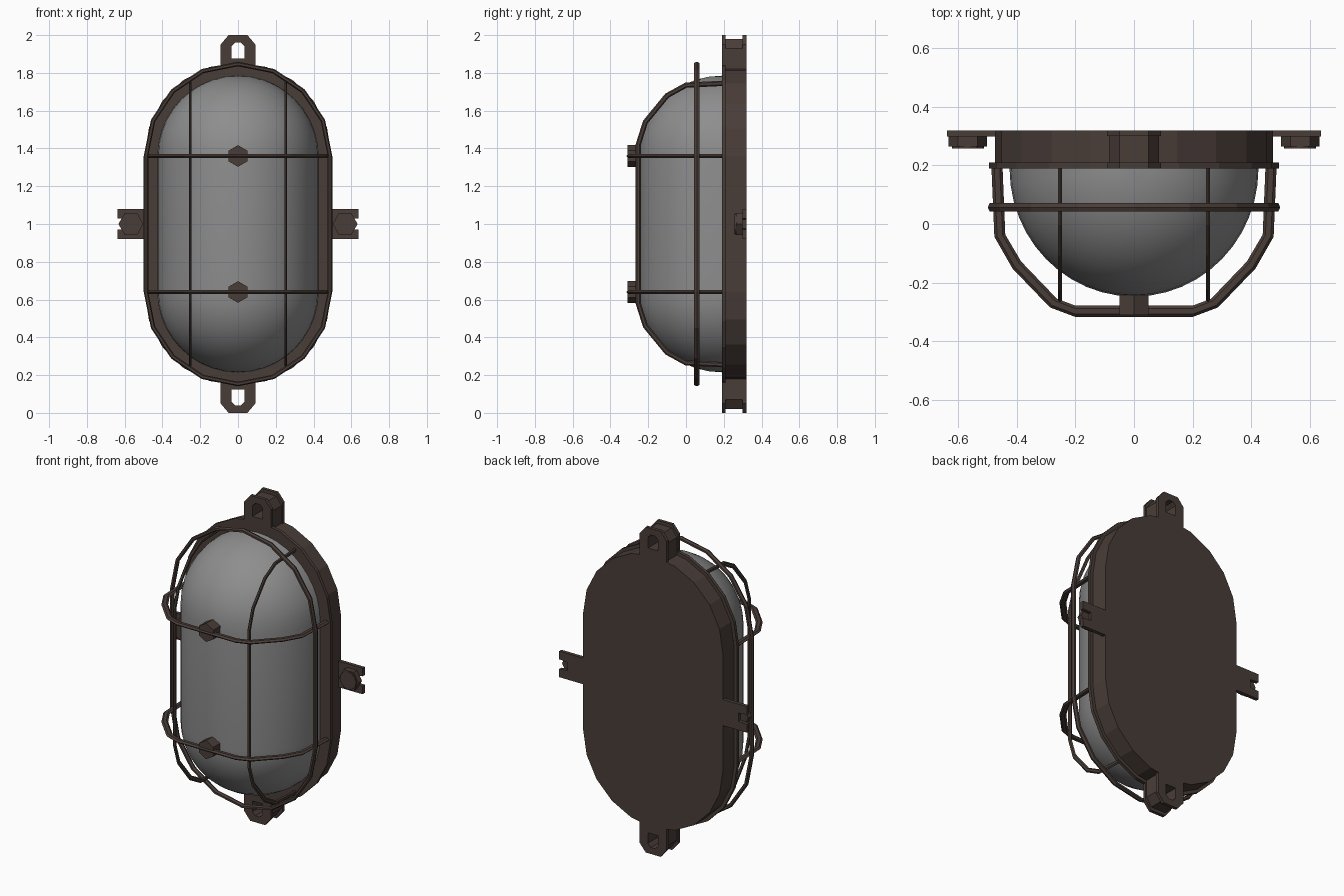
import bpy, bmesh, math
from mathutils import Vector

if "Cube" in bpy.data.objects:
    bpy.data.objects.remove(bpy.data.objects["Cube"])


def material(name, rgb):
    m = bpy.data.materials.new(name)
    m.diffuse_color = (*rgb, 1)
    m.use_nodes = True
    m.node_tree.nodes["Principled BSDF"].inputs["Base Color"].default_value = m.diffuse_color
    return m


BROWN = material("dark bronze", (0.066, 0.046, 0.039))
GREY = material("frosted glass grey", (0.27, 0.27, 0.275))


def add_mesh(name, bm, mat):
    bmesh.ops.recalc_face_normals(bm, faces=bm.faces)
    me = bpy.data.meshes.new(name)
    bm.to_mesh(me)
    bm.free()
    me.materials.append(mat)
    ob = bpy.data.objects.new(name, me)
    bpy.context.collection.objects.link(ob)
    return ob


def plate(name, loops, y0, y1, mat=BROWN):
    """Flat outline in x/z, with optional hole loops, extruded from y0 to y1."""
    cu = bpy.data.curves.new(name, 'CURVE')
    cu.dimensions = '2D'
    cu.fill_mode = 'BOTH'
    cu.extrude = (y1 - y0) / 2
    for loop in loops:
        sp = cu.splines.new('POLY')
        sp.points.add(len(loop) - 1)
        for p, (x, z) in zip(sp.points, loop):
            p.co = (x, z, 0, 1)
        sp.use_cyclic_u = True
    tmp = bpy.data.objects.new(name + "_outline", cu)
    bpy.context.collection.objects.link(tmp)
    dg = bpy.context.evaluated_depsgraph_get()
    me = bpy.data.meshes.new_from_object(tmp.evaluated_get(dg))
    bpy.data.objects.remove(tmp)
    bm = bmesh.new()
    bm.from_mesh(me)
    bmesh.ops.remove_doubles(bm, verts=bm.verts, dist=1e-5)
    for v in bm.verts:
        x, z, d = v.co
        v.co = (x, (y0 + y1) / 2 - d, z)
    for f in bm.faces:
        f.smooth = False
    ob = add_mesh(name, bm, mat)
    ob.data.materials.clear()
    ob.data.materials.append(mat)
    return ob


def ngon(cx, cz, r, n, turn=0.0):
    return [(cx + r * math.cos(turn + math.tau * i / n),
             cz + r * math.sin(turn + math.tau * i / n)) for i in range(n)]


def stadium(r, n=9):
    """Upright oblong: straight sides from z 0.64 to 1.36, round ends."""
    top = [(r * math.cos(math.pi * i / n), 1.36 + r * math.sin(math.pi * i / n))
           for i in range(n + 1)]
    return top + [(-x, 2 - z) for x, z in top]


def wire(name, pts, normal, in_plane, across, closed=False, sides=6):
    """Sweep an elliptical section along a flat path."""
    pts, nrm, n = [Vector(p) for p in pts], Vector(normal), len(pts)
    bm, rings = bmesh.new(), []
    for i, p in enumerate(pts):
        a = pts[(i - 1) % n] if closed or i else p
        b = pts[(i + 1) % n] if closed or i < n - 1 else p
        side = (b - a).normalized().cross(nrm)
        rings.append([bm.verts.new(p + side * in_plane * math.cos(math.tau * k / sides)
                                   + nrm * across * math.sin(math.tau * k / sides))
                      for k in range(sides)])
    for i in range(n if closed else n - 1):
        r, s = rings[i], rings[(i + 1) % n]
        for k in range(sides):
            j = (k + 1) % sides
            bm.faces.new((r[k], r[j], s[j], s[k]))
    if not closed:
        bm.faces.new(rings[0])
        bm.faces.new(rings[-1])
    return add_mesh(name, bm, BROWN)


# Backing body with front flange
plate("base_body", [stadium(0.475, 10)], 0.205, 0.32)
plate("front_flange", [stadium(0.495, 10)], 0.19, 0.21)

# Pierced hanging tabs at top and bottom
for label, up in (("top", 1), ("bottom", -1)):
    def tab(h, w):
        pts = [(-w, 0.80), (-w, h - 0.05), (-0.05, h), (0.05, h), (w, h - 0.05), (w, 0.80)]
        hole = [(-0.035, 0.875), (-0.035, 0.94), (-0.015, 0.96),
                (0.015, 0.96), (0.035, 0.94), (0.035, 0.875)]
        return [[(x, 1 + up * z) for x, z in q] for q in (pts, hole)]
    plate(label + "_tab_front", tab(1.0, 0.092), 0.19, 0.21)
    plate(label + "_tab_core", tab(0.98, 0.085), 0.21, 0.30)
    plate(label + "_tab_back", tab(1.0, 0.092), 0.30, 0.32)

# Slotted side lugs with hexagonal bolts
for label, s in (("left", -1), ("right", 1)):
    lug = [(0.45, 0.92), (0.638, 0.92), (0.638, 0.97), (0.58, 0.975),
           (0.58, 1.025), (0.638, 1.03), (0.638, 1.08), (0.45, 1.08)]
    plate(label + "_lug", [[(s * x, z) for x, z in lug]], 0.298, 0.32)
    plate(label + "_bolt_head", [ngon(s * 0.567, 1.0, 0.066, 6)], 0.265, 0.30)
    plate(label + "_bolt_washer", [ngon(s * 0.567, 1.0, 0.055, 12)], 0.258, 0.265)

# Glass dome: half capsule spun around the vertical axis
N = 10
arc = [(0.425 * math.sin(math.pi / 2 * i / N), 1.36 + 0.425 * math.cos(math.pi / 2 * i / N))
       for i in range(N + 1)]
profile = arc + [(r, 2 - z) for r, z in reversed(arc)]
bm = bmesh.new()
vs = [bm.verts.new((r, 0, z)) for r, z in profile]
es = [bm.edges.new(p) for p in zip(vs, vs[1:])]
bmesh.ops.spin(bm, geom=vs + es, cent=(0, 0, 0), axis=(0, 0, 1), angle=-math.pi, steps=24)
bmesh.ops.remove_doubles(bm, verts=bm.verts, dist=1e-4)
for v in bm.verts:
    v.co.y = v.co.y * 1.03 + 0.19
for f in bm.faces:
    f.smooth = True
add_mesh("glass_dome", bm, GREY)

# Cage: oblong ring around the dome
wire("cage_ring", [(x, 0.057, z) for x, z in stadium(0.487, 8)], (0, 1, 0), 0.012, 0.016, True)

# Cage: two horizontal hoops with a boss in the middle
half = [(0.468, 0.20), (0.458, -0.04), (0.40, -0.14), (0.275, -0.27), (0.20, -0.298)]
hoop = half + [(-x, y) for x, y in reversed(half)]
for label, z in (("lower", 0.64), ("upper", 1.36)):
    wire(label + "_hoop", [(x, y, z) for x, y in hoop], (0, 0, 1), 0.019, 0.011)
    plate(label + "_boss", [ngon(0, z, 0.057, 6, math.pi / 2)], -0.31, -0.24)

# Cage: two vertical bars bent over the dome ends
half = [(0.20, 1.745), (0.0, 1.735), (-0.10, 1.68), (-0.215, 1.54), (-0.253, 1.42)]
bar = half + [(y, 2 - z) for y, z in reversed(half)]
for label, x in (("left", -0.253), ("right", 0.253)):
    wire(label + "_bar", [(x, y, z) for y, z in bar], (1, 0, 0), 0.014, 0.008)
